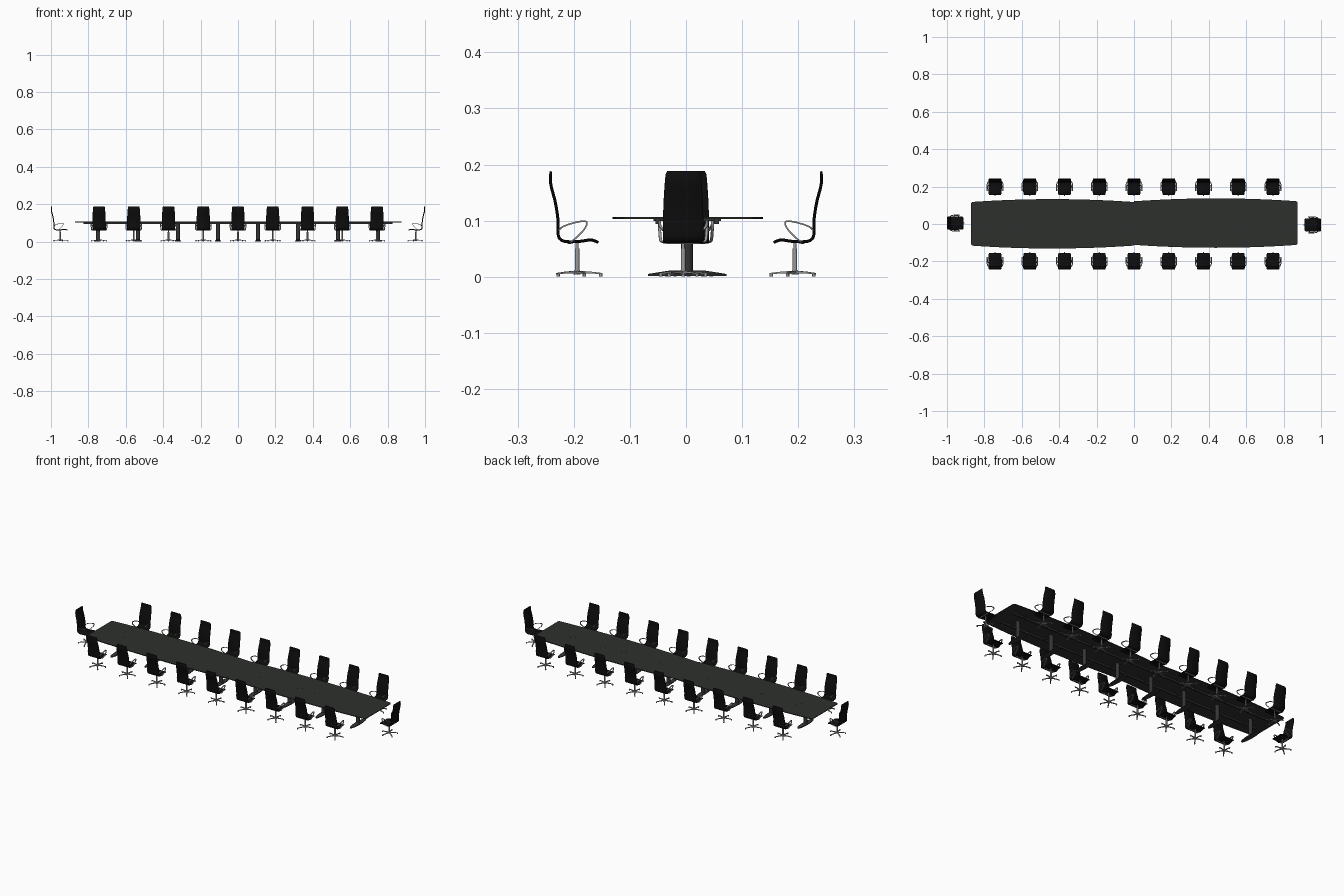
import bpy, bmesh, math
from mathutils import Vector, Matrix

if "Cube" in bpy.data.objects:
    bpy.data.objects.remove(bpy.data.objects["Cube"])

def mat(name, c):
    m = bpy.data.materials.new(name)
    m.diffuse_color = (*c, 1)
    m.use_nodes = True
    m.node_tree.nodes["Principled BSDF"].inputs["Base Color"].default_value = m.diffuse_color
    return m

BLACK = mat("black_leather", (0.004, 0.004, 0.004))
METAL = mat("chair_metal", (0.32, 0.32, 0.32))
TOP = mat("table_finish", (0.026, 0.03, 0.026))
LEG = mat("leg_finish", (0.035, 0.035, 0.035))

def catmull(pts, n):
    """Smooth a list of equal-length tuples."""
    P = [Vector(p) for p in pts]
    P = [2 * P[0] - P[1]] + P + [2 * P[-1] - P[-2]]
    out = []
    for i in range(1, len(P) - 2):
        a, b, c, d = P[i - 1:i + 3]
        for k in range(n):
            t = k / n
            out.append(0.5 * (2 * b + (c - a) * t + (2 * a - 5 * b + 4 * c - d) * t * t
                              + (3 * b - a - 3 * c + d) * t ** 3))
    return out + [P[-2]]

def sweep(bm, path, widths, thicks, side=Vector((1, 0, 0))):
    """Loft a rounded flat section along a path."""
    sec = [(1, .4), (.94, 1), (-.94, 1), (-1, .4), (-1, -.4), (-.94, -1), (.94, -1), (1, -.4)]
    rings = []
    for i, p in enumerate(path):
        tan = path[min(i + 1, len(path) - 1)] - path[max(i - 1, 0)]
        nor = tan.cross(side).normalized()
        rings.append([bm.verts.new(p + side * (u * widths[i]) + nor * (v * thicks[i])) for u, v in sec])
    for a, b in zip(rings, rings[1:]):
        for k in range(8):
            j = (k + 1) % 8
            bm.faces.new((a[k], a[j], b[j], b[k]))
    bm.faces.new(rings[0])
    bm.faces.new(rings[-1])

def cyl(bm, x, y, z0, z1, r0, r1=None, n=16, sx=1, sy=1):
    m = Matrix.Translation((x, y, (z0 + z1) / 2)) @ Matrix.Diagonal((sx, sy, 1, 1))
    bmesh.ops.create_cone(bm, cap_ends=True, segments=n, radius1=r0,
                          radius2=r0 if r1 is None else r1, depth=z1 - z0, matrix=m)

def box(bm, x0, x1, y0, y1, z0, z1):
    m = Matrix.Translation(((x0 + x1) / 2, (y0 + y1) / 2, (z0 + z1) / 2)) @ \
        Matrix.Diagonal((x1 - x0, y1 - y0, z1 - z0, 1))
    bmesh.ops.create_cube(bm, size=1, matrix=m)

def mesh(name, bm, material):
    bmesh.ops.recalc_face_normals(bm, faces=bm.faces)
    me = bpy.data.meshes.new(name)
    bm.to_mesh(me)
    bm.free()
    me.materials.append(material)
    return me

def place(name, me, matrix=None, smooth=True):
    ob = bpy.data.objects.new(name, me)
    bpy.context.collection.objects.link(ob)
    if matrix:
        ob.matrix_world = matrix
    if smooth:
        for o in bpy.context.selected_objects:
            o.select_set(False)
        ob.select_set(True)
        bpy.context.view_layer.objects.active = ob
        bpy.ops.object.shade_smooth_by_angle(angle=math.radians(40))
    return ob

# Chair shell: back and seat in one curved sheet (y, z, half width), facing +y
prof = [(-.047, .188, .031), (-.047, .165, .033), (-.039, .133, .035), (-.034, .10, .036),
        (-.034, .076, .036), (-.029, .066, .036), (-.018, .0625, .036), (.004, .063, .036),
        (.022, .0655, .035), (.031, .064, .034), (.038, .061, .032)]
pts = catmull(prof, 4)
wid = [p.z for p in pts]
wid[0] *= .93
wid[-1] *= .93
thk = [.0027] * len(pts)
thk[0] = thk[-1] = .0018
bm = bmesh.new()
sweep(bm, [Vector((0, p.x, p.y)) for p in pts], wid, thk)
shell = mesh("chair_shell", bm, BLACK)

# Armrest loops on both sides
arm = [(.035, -.033, .083), (.041, -.024, .090), (.042, -.004, .0965), (.042, .012, .099),
       (.042, .0175, .096), (.042, .013, .085), (.041, 0, .071), (.039, -.010, .063), (.030, -.014, .060)]
bm = bmesh.new()
for s in (1, -1):
    path = [Vector((p.x * s, p.y, p.z)) for p in catmull(arm, 4)]
    sweep(bm, path, [.0026] * len(path), [.0014] * len(path))
arms = mesh("chair_arms", bm, METAL)

# Five-star base, feet and stem
bm = bmesh.new()
for i in range(5):
    a = math.radians(90 + 72 * i)
    d = Vector((math.cos(a), math.sin(a), 0))
    up = Vector((0, 0, 1))
    sweep(bm, [d * .003 + up * .0085, d * .025 + up * .0075, d * .045 + up * .0055],
          [.0035, .003, .0022], [.0022, .0016, .0012], d.cross(up))
    cyl(bm, d.x * .042, d.y * .042, 0, .005, .003, n=10)
cyl(bm, 0, 0, .004, .012, .0065, .005)
cyl(bm, 0, 0, .012, .050, .0042)
cyl(bm, 0, 0, .050, .062, .0028)
box(bm, -.03, .03, -.017, -.011, .058, .061)
base = mesh("chair_base", bm, METAL)

# Chairs: nine along each side, one at each end
spots = [(-.743 + i * .18575, s * .194, 0 if s < 0 else math.pi) for s in (-1, 1) for i in range(9)]
spots += [(-.9505, .005, -math.pi / 2), (.9505, -.005, math.pi / 2)]
for i, (x, y, r) in enumerate(spots):
    M = Matrix.Translation((x, y, 0)) @ Matrix.Rotation(r, 4, 'Z')
    for part, me in (("shell", shell), ("arms", arms), ("base", base)):
        place(f"chair_{i + 1:02d}_{part}", me, M, smooth=(i == 0))

# Table tops: two barrel-shaped halves
def table_half(name, x0, x1, yc):
    n, end, bulge, r = 24, .117, .015, .012
    edge = []
    for i in range(n + 1):
        t = i / n
        x = x0 + r * .7 + (x1 - x0 - 1.4 * r) * t
        edge.append((x, end + bulge * (1 - (2 * t - 1) ** 2)))
    edge = [(x0, end - r), (x0 + r * .2, end - r * .35)] + edge + [(x1 - r * .2, end - r * .35), (x1, end - r)]
    if x1 == 0:
        edge[-2:] = [(x1, end)]
    if x0 == 0:
        edge[:2] = [(x0, end)]
    loop = edge + [(x, -y) for x, y in reversed(edge)]
    bm = bmesh.new()
    f = bm.faces.new([bm.verts.new((x, y + yc, .1025)) for x, y in loop])
    g = bmesh.ops.extrude_face_region(bm, geom=[f])
    bmesh.ops.translate(bm, vec=(0, 0, .004), verts=[v for v in g["geom"] if isinstance(v, bmesh.types.BMVert)])
    place(name, mesh(name, bm, TOP))

table_half("table_top_left", -.872, 0, 0.001)
table_half("table_top_right", 0, .875, 0.005)

# Cable ports flush on the top
bm = bmesh.new()
for x in (.155, .385, .49, .705):
    for s in (1, -1):
        cyl(bm, s * x, .003, .106, .1068, .016, n=24)
place("cable_ports", mesh("cable_ports", bm, TOP))

# Under-table rails
bm = bmesh.new()
for y in (-.05, .054):
    for x0, x1 in ((-.825, -.004), (.004, .825)):
        box(bm, x0, x1, y - .0045, y + .0045, .094, .1025)
place("under_rails", mesh("under_rails", bm, LEG), smooth=False)

# Pedestal legs with long oval feet and a top bracket
bm = bmesh.new()
cyl(bm, 0, 0, .001, .005, 1, n=32, sx=.015, sy=.070)
cyl(bm, 0, 0, .005, .011, 1, .45, n=32, sx=.015, sy=.070)
cyl(bm, 0, 0, .009, .100, .0105, n=20)
box(bm, -.008, .008, -.06, .06, .099, .1025)
leg = mesh("table_leg", bm, LEG)
for i in range(8):
    place(f"table_leg_{i + 1}", leg, Matrix.Translation((-.749 + i * .214, .002, 0)), smooth=(i == 0))
